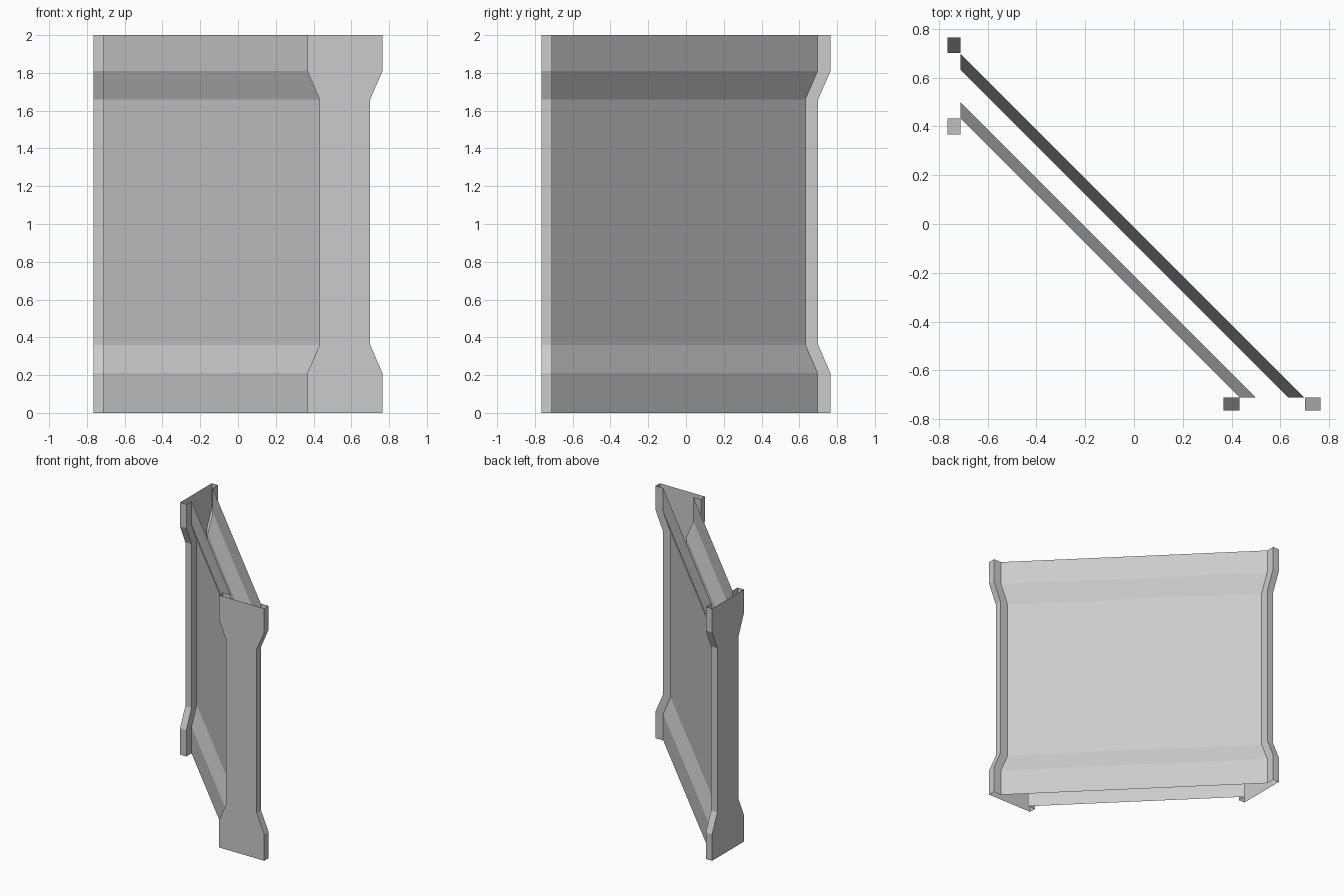
import bpy

if "Cube" in bpy.data.objects:
    bpy.data.objects.remove(bpy.data.objects["Cube"])

# (height, bulge) levels: flared foot, waist, flared head
LEVELS = [(0, .065), (.21, .065), (.36, 0), (1.66, 0), (1.81, .065), (2, .065)]
OUT, IN = -.765, -.71      # outer and inner planes of the end frames


def loft(name, section):
    """Open sheet lofted through the levels; section(bulge) runs counter-clockwise."""
    verts = [(x, y, z) for z, b in LEVELS for x, y in section(b)]
    n = len(section(0))
    faces = [(k * n + i, k * n + i + 1, (k + 1) * n + i + 1, (k + 1) * n + i)
             for k in range(len(LEVELS) - 1) for i in range(n - 1)]
    mesh = bpy.data.meshes.new(name)
    mesh.from_pydata(verts, [], faces)
    mesh.update()
    obj = bpy.data.objects.new(name, mesh)
    bpy.context.collection.objects.link(obj)
    return obj


def end_frame(b):
    # Shallow tray: back lip, side, outer face, side, back lip
    return [(.497 - b, IN), (.432 - b, IN), (.432 - b, OUT),
            (.70 + b, OUT), (.70 + b, IN), (.632 + b, IN)]


def swapped(section):
    # Mirror across the x = y diagonal
    return lambda b: [(y, x) for x, y in reversed(section(b))]


# End frames
loft("front_end_frame", end_frame)
loft("left_end_frame", swapped(end_frame))

# Diagonal wall panels, open at top and bottom
loft("back_panel", lambda b: [(.632 + b, IN), (IN, .632 + b)])
loft("front_panel", lambda b: [(IN, .497 - b), (.497 - b, IN)])
